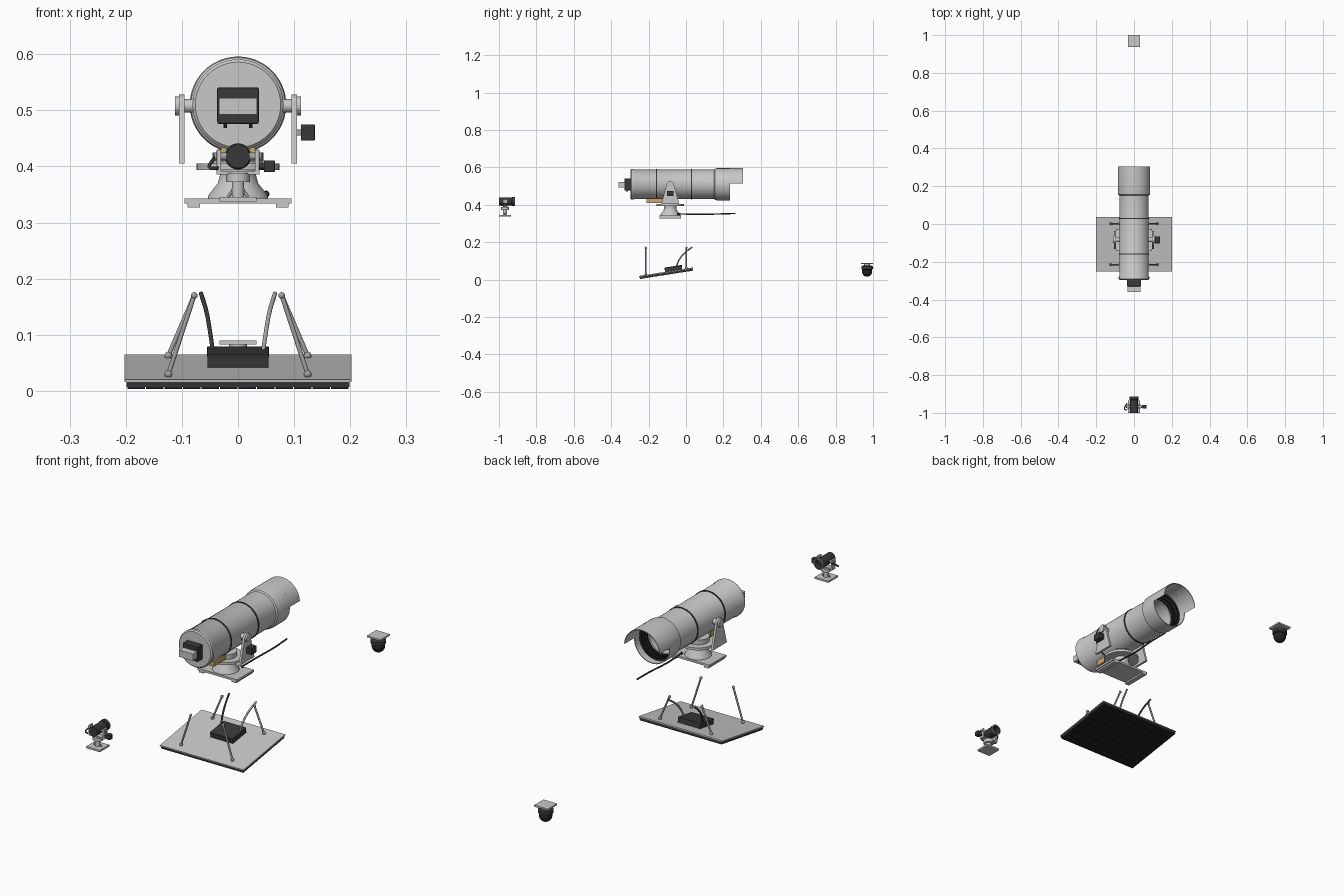
import bpy, bmesh
from math import pi, sin, cos, radians
from mathutils import Vector, Matrix

if "Cube" in bpy.data.objects:
    bpy.data.objects.remove(bpy.data.objects["Cube"])


def material(name, r, g, b):
    m = bpy.data.materials.new(name)
    m.use_nodes = True
    m.diffuse_color = (r, g, b, 1)
    m.node_tree.nodes["Principled BSDF"].inputs["Base Color"].default_value = (r, g, b, 1)
    return m


LIGHT = material("light grey", .58, .58, .58)
GREY = material("mid grey", .36, .36, .36)
DARK = material("charcoal", .04, .04, .04)
BLACK = material("black", .016, .016, .016)
GOLD = material("gold", .6, .4, .14)


def finish(name, bm, mat, smooth=False, matrix=None):
    bmesh.ops.recalc_face_normals(bm, faces=bm.faces)
    me = bpy.data.meshes.new(name)
    bm.to_mesh(me)
    bm.free()
    me.materials.append(mat)
    ob = bpy.data.objects.new(name, me)
    bpy.context.collection.objects.link(ob)
    if matrix:
        ob.matrix_world = matrix
    if smooth:
        bpy.ops.object.select_all(action='DESELECT')
        ob.select_set(True)
        bpy.context.view_layer.objects.active = ob
        bpy.ops.object.shade_smooth_by_angle(angle=radians(35))
    return ob


def add_box(bm, lo, hi):
    lo, hi = Vector(lo), Vector(hi)
    m = Matrix.Translation((lo + hi) / 2) @ Matrix.Diagonal((*(hi - lo), 1))
    bmesh.ops.create_cube(bm, size=1, matrix=m)


def box(name, lo, hi, mat, bevel=0, matrix=None):
    bm = bmesh.new()
    add_box(bm, lo, hi)
    if bevel:
        bmesh.ops.bevel(bm, geom=bm.edges[:], offset=bevel, segments=2, profile=.5, affect='EDGES')
    return finish(name, bm, mat, matrix=matrix)


def lathe(name, profile, mat, origin=(0, 0, 0), axis='Z', segs=40, start=0, arc=2 * pi):
    """Spin (radius, height) points about an axis through origin."""
    bm = bmesh.new()
    full = arc > 6.28
    d = {'X': Vector((1, 0, 0)), 'Y': Vector((0, 1, 0)), 'Z': Vector((0, 0, 1))}[axis]
    u = Vector((0, 1, 0)) if axis == 'X' else Vector((1, 0, 0))
    v = Vector((0, 1, 0)) if axis == 'Z' else Vector((0, 0, 1))
    rings = []
    for i in range(segs if full else segs + 1):
        a = start + arc * i / segs
        rings.append([bm.verts.new(Vector(origin) + d * h + (u * cos(a) + v * sin(a)) * r)
                      for r, h in profile])
    for i in range(segs):
        p, q = rings[i], rings[(i + 1) % len(rings)]
        for j in range(len(profile) - 1):
            bm.faces.new((p[j], p[j + 1], q[j + 1], q[j]))
    bmesh.ops.remove_doubles(bm, verts=bm.verts, dist=1e-6)
    return finish(name, bm, mat, True)


def drum(name, r, a, b, mat, origin, axis='Z', segs=32):
    return lathe(name, [(0, a), (r, a), (r, b), (0, b)], mat, origin, axis, segs)


def cable(name, points, r, mat):
    cu = bpy.data.curves.new(name, 'CURVE')
    cu.dimensions = '3D'
    cu.bevel_depth, cu.bevel_resolution, cu.use_fill_caps = r, 2, True
    s = cu.splines.new('BEZIER')
    s.bezier_points.add(len(points) - 1)
    for bp, p in zip(s.bezier_points, points):
        bp.co = p
        bp.handle_left_type = bp.handle_right_type = 'AUTO'
    cu.materials.append(mat)
    ob = bpy.data.objects.new(name, cu)
    bpy.context.collection.objects.link(ob)
    return ob


def ball(name, r, centre, mat):
    bm = bmesh.new()
    bmesh.ops.create_uvsphere(bm, u_segments=20, v_segments=12, radius=r,
                              matrix=Matrix.Translation(centre))
    return finish(name, bm, mat, True)


# Main telescope tube, open at the back
C = (0, 0, .51)
lathe("main_tube", [(0, -.297), (.076, -.297), (.081, -.292), (.081, -.28), (.078, -.275),
                    (.078, .16), (.068, .16), (.068, -.1), (0, -.1)], LIGHT, C, 'Y', 48)
for i, y in enumerate((-.158, .03)):
    lathe(f"tube_band_{i}", [(.077, y - .003), (.0805, y - .003), (.0805, y + .003),
                             (.077, y + .003)], DARK, C, 'Y', 48)
# Dew shield with an upper visor
lathe("dew_shield", [(.077, .15), (.084, .155), (.086, .165), (.086, .235), (.083, .235),
                     (.083, .165), (.068, .16)], LIGHT, C, 'Y', 48)
lathe("visor", [(.083, .234), (.086, .234), (.086, .304), (.083, .304), (.083, .234)],
      LIGHT, C, 'Y', 24, radians(3), radians(174))
for i in range(3):
    y = .166 + .016 * i
    lathe(f"baffle_ring_{i}", [(.083, y), (.068 + .003 * i, y), (.068 + .003 * i, y + .006),
                               (.083, y + .006), (.083, y)], BLACK, C, 'Y', 48)
# Secondary mirror and its vanes
drum("secondary_mirror", .018, .11, .14, DARK, C, 'Y', 24)
box("vane_across", (-.068, .123, .509), (.068, .127, .511), DARK)
box("vane_upright", (-.001, .123, .442), (.001, .127, .578), DARK)

# Camera at the front
box("camera_body", (-.037, -.33, .476), (.037, -.295, .541), DARK, .003)
box("camera_block", (-.034, -.36, .493), (.034, -.33, .522), LIGHT)
for s in (-1, 1):
    drum(f"camera_knob_{s}", .003, .469, .477, DARK, (s * .023, -.315, 0), 'Z', 10)
box("focus_box", (-.03, -.21, .409), (.03, -.125, .434), GOLD)

# Fork mount
for s, side in ((1, "left"), (-1, "right")):
    bm = bmesh.new()
    outline = [(-.132, .405), (-.036, .405)]
    outline += [(-.084 + .02 * cos(a * pi / 8), .508 + .02 * sin(a * pi / 8)) for a in range(9)]
    f = bm.faces.new([bm.verts.new((s * .095, y, z)) for y, z in outline])
    ext = bmesh.ops.extrude_face_region(bm, geom=[f])
    bmesh.ops.translate(bm, vec=(s * .01, 0, 0),
                        verts=[g for g in ext["geom"] if isinstance(g, bmesh.types.BMVert)])
    finish(f"{side}_fork_arm", bm, LIGHT)
    lathe(f"{side}_trunnion", [(.012, s * .075), (.012, s * .1), (.017, s * .102),
                               (.017, s * .112), (0, s * .112)], LIGHT, (0, -.084, .508), 'X', 24)
box("drive_motor", (.112, -.102, .446), (.137, -.066, .475), DARK, .002)
box("motor_bracket", (.104, -.09, .455), (.113, -.078, .466), GREY)
P = (0, -.084, 0)
drum("turntable", .074, .394, .405, LIGHT, P, 'Z', 40)
drum("azimuth_hub", .045, .404, .425, LIGHT, P)
lathe("pedestal", [(0, .343), (.054, .343), (.052, .35), (.036, .37), (.032, .385),
                   (.034, .395), (0, .395)], LIGHT, P)
box("base_plate", (-.095, -.142, .334), (.095, -.026, .343), LIGHT)
for s in (-1, 1):
    box(f"base_rail_{s}", (s * .079 - .011, -.142, .327), (s * .079 + .011, -.026, .336), LIGHT)
cable("power_cable", [(.05, -.045, .352), (.047, .06, .349), (.052, .17, .351),
                      (.05, .265, .354)], .0035, DARK)
ball("cable_plug", .006, (.05, -.04, .351), DARK)

# Small guide scope
G = (0, -.957, .418)
lathe("guide_barrel", [(0, -.043), (.021, -.043), (.021, .025), (.023, .027), (.023, .042),
                       (.019, .042), (.019, .02), (0, .02)], DARK, G, 'Y', 32)
lathe("guide_ring", [(.02, .041), (.0235, .041), (.0235, .044), (.019, .044)], LIGHT, G, 'Y')
for s in (-1, 1):
    box(f"guide_arm_{s}", (s * .034 - .004, -.978, .388), (s * .034 + .004, -.955, .43), LIGHT, .001)
    drum(f"guide_pivot_{s}", .007, s * .018, s * .042, GREY, (0, -.967, .418), 'X', 16)
    cable(f"guide_brace_{s}", [(s * .006, -.967, .37), (s * .009, -.967, .358),
                               (s * .018, -.967, .346)], .003, GREY)
box("guide_yoke", (-.038, -.978, .386), (.038, -.955, .392), LIGHT)
drum("guide_head", .021, .372, .388, LIGHT, (0, -.967, 0))
drum("guide_neck", .011, .345, .374, LIGHT, (0, -.967, 0))
box("guide_base", (-.033, -1, .338), (.033, -.935, .346), LIGHT)
box("guide_motor", (.046, -.978, .39), (.066, -.957, .411), DARK, .002)
drum("guide_motor_shaft", .005, .036, .048, DARK, (0, -.967, .4), 'X', 12)
cable("guide_cable", [(-.036, -.985, .397), (-.05, -.98, .398), (-.046, -.965, .41),
                      (-.038, -.95, .418)], .003, DARK)

# Hanging dome camera
D = (0, .968, 0)
box("dome_plate", (-.033, .936, .083), (.033, 1, .09), LIGHT)
drum("dome_stem", .016, .074, .084, LIGHT, D)
lathe("dome_collar", [(0, .076), (.022, .076), (.031, .07), (.031, .056), (.024, .052),
                      (0, .052)], DARK, D)
ball("dome_ball", .027, (0, .968, .043), BLACK)

# Tilted panel
T = Matrix.Translation((0, -.107, .0425)) @ Matrix.Rotation(.155, 4, 'X')
box("panel_top", (-.202, -.146, -.004), (.202, .146, 0), LIGHT, matrix=T)
box("panel_core", (-.199, -.144, -.013), (.199, .144, -.004), DARK, matrix=T)
bm = bmesh.new()
NX, NY = 12, 8
for i in range(NX):
    for j in range(NY):
        x, y = -.198 + .396 * i / NX, -.143 + .286 * j / NY
        add_box(bm, (x + .001, y + .001, -.017), (x + .396 / NX - .001, y + .286 / NY - .001, -.012))
finish("panel_tiles", bm, BLACK, matrix=T)
box("control_box", (-.054, -.005, 0), (.054, .088, .019), DARK, matrix=T)
box("control_box_lid", (-.055, -.006, .018), (.055, .089, .023), DARK, .001, matrix=T)

# Support struts
for s in (-1, 1):
    for y, z in ((-.215, .03), (.002, .063)):
        foot, top = Vector((s * .124, y, z)), Vector((s * .078, y, .17))
        cable(f"strut_{s}_{y}", [foot, top], .004, GREY)
        ball(f"strut_foot_{s}_{y}", .007, foot, GREY)
        ball(f"strut_top_{s}_{y}", .006, top, GREY)

# Hoses rising from the control box
for s, mat, name in ((1, GREY, "grey_hose"), (-1, DARK, "black_hose")):
    cable(name, [(s * .045, -.05, .072), (s * .049, -.04, .1), (s * .056, -.01, .14),
                 (s * .066, .033, .174)], .004, mat)
